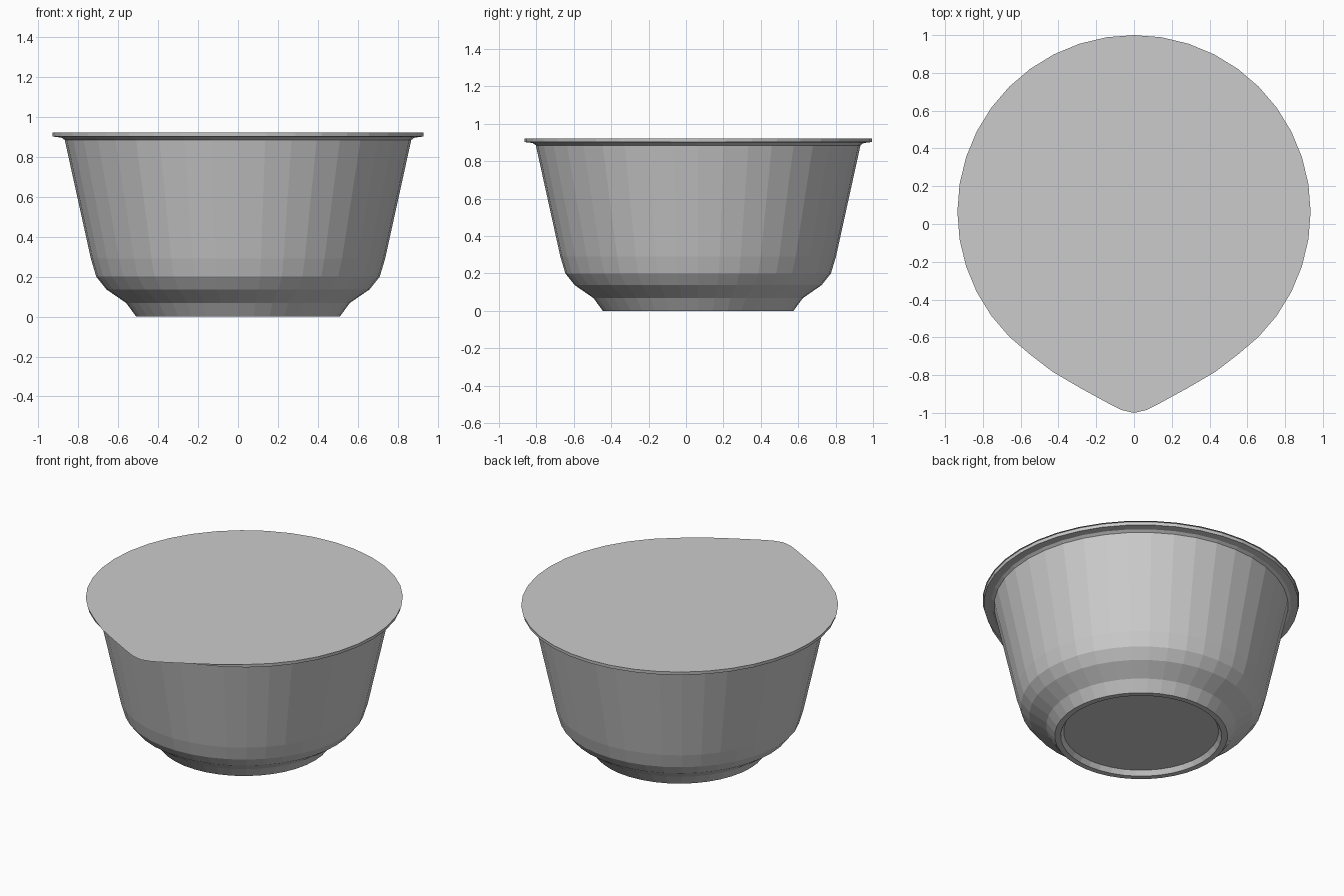
import bpy, bmesh, math

if "Cube" in bpy.data.objects:
    bpy.data.objects.remove(bpy.data.objects["Cube"])

SIDES = 40
CENTRE_Y = 0.065      # the round body sits behind centre because of the pull tab


def add_object(name, bm):
    mesh = bpy.data.meshes.new(name)
    bm.to_mesh(mesh)
    bm.free()
    obj = bpy.data.objects.new(name, mesh)
    bpy.context.collection.objects.link(obj)
    return obj


def ring_point(radius, i):
    a = 2 * math.pi * i / SIDES
    return radius * math.cos(a), CENTRE_Y + radius * math.sin(a)


def lathe(name, profile):
    """Revolve (radius, z) points and cap both ends."""
    bm = bmesh.new()
    rings = [[bm.verts.new((*ring_point(r, i), z)) for i in range(SIDES)]
             for r, z in profile]
    for low, high in zip(rings, rings[1:]):
        for i in range(SIDES):
            j = (i + 1) % SIDES
            bm.faces.new((low[i], low[j], high[j], high[i]))
    bm.faces.new(rings[0][::-1])
    bm.faces.new(rings[-1])
    bmesh.ops.recalc_face_normals(bm, faces=bm.faces)
    return add_object(name, bm)


# Cup: recessed base, foot ring, rounded shoulder, tapered wall, flanged rim, inner wall
lathe("cup", [
    (0.457, 0.03), (0.475, 0.0), (0.51, 0.0),
    (0.56, 0.068), (0.66, 0.137), (0.71, 0.20), (0.737, 0.29),
    (0.868, 0.885), (0.885, 0.897), (0.928, 0.902), (0.93, 0.922),
    (0.85, 0.922), (0.717, 0.29), (0.69, 0.21), (0.645, 0.155),
    (0.54, 0.085), (0.45, 0.05),
])

# Lid: flat foil disc with a pointed pull tab at the front
tab = [(-0.43, -0.783), (-0.285, -0.868), (-0.135, -0.95), (-0.065, -0.985)]
outline = [ring_point(0.935, i) for i in range(-6, 27)]
outline += tab + [(0, -1.0)] + [(-x, y) for x, y in reversed(tab)]
bm = bmesh.new()
bm.faces.new([bm.verts.new((x, y, 0.926)) for x, y in outline])
add_object("foil_lid", bm)
